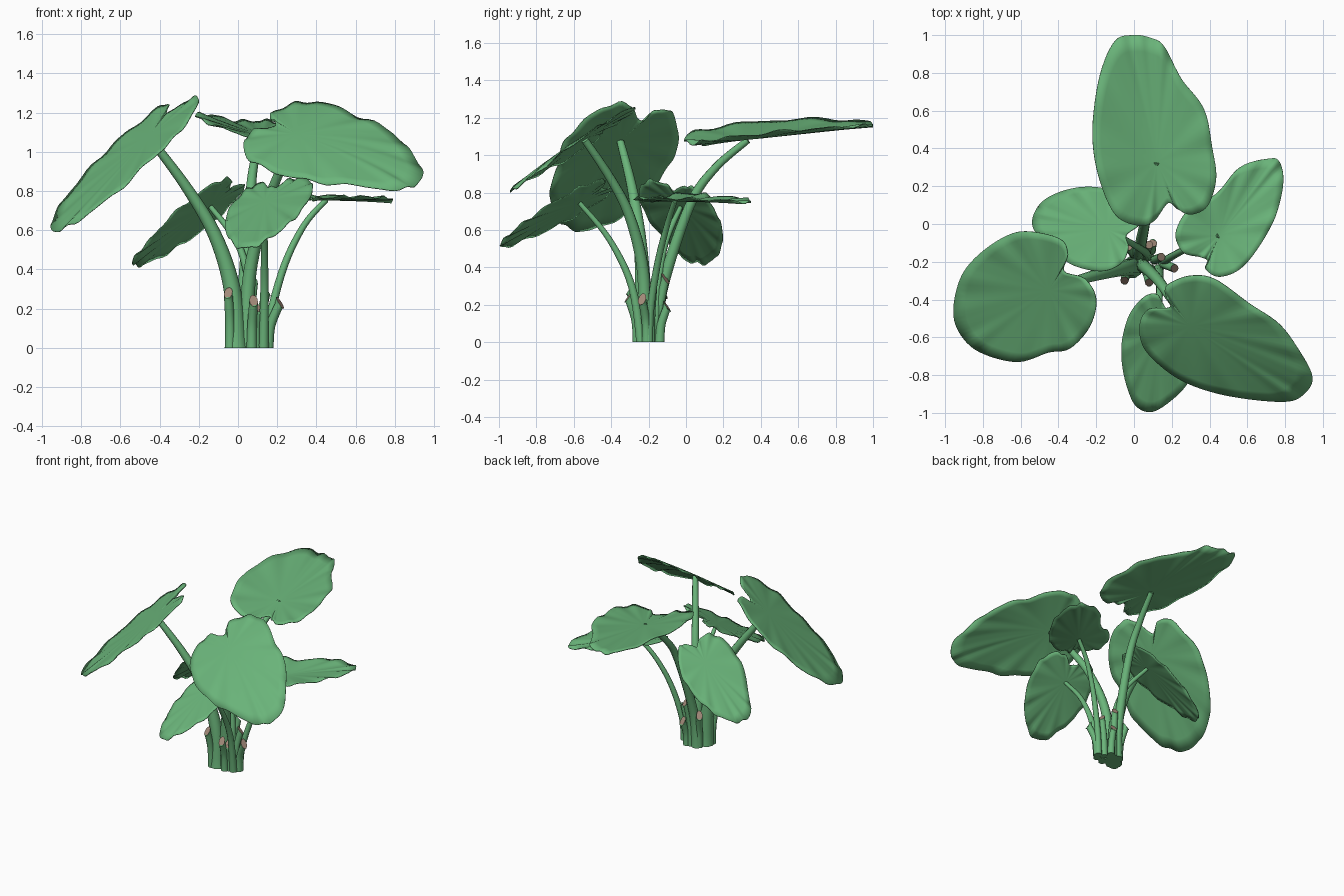
import bpy, bmesh, math
from mathutils import Vector

if "Cube" in bpy.data.objects:
    bpy.data.objects.remove(bpy.data.objects["Cube"])


def material(name, rgb):
    m = bpy.data.materials.new(name)
    m.diffuse_color = (*rgb, 1)
    m.use_nodes = True
    m.node_tree.nodes["Principled BSDF"].inputs["Base Color"].default_value = m.diffuse_color
    return m


GREEN = material("leaf green", (0.145, 0.46, 0.195))
BROWN = material("cut stem brown", (0.36, 0.25, 0.19))


def spline(pts, steps, closed):
    """Catmull-Rom interpolation through a few control points."""
    P = [Vector(p) for p in pts]
    n = len(P)
    get = (lambda i: P[i % n]) if closed else (lambda i: P[max(0, min(n - 1, i))])
    out = []
    for i in range(n if closed else n - 1):
        a, b, c, d = get(i - 1), get(i), get(i + 1), get(i + 2)
        for s in range(steps):
            t = s / steps
            out.append(0.5 * (2 * b + (c - a) * t + (2 * a - 5 * b + 4 * c - d) * t * t
                              + (3 * b - a - 3 * c + d) * t ** 3))
    if not closed:
        out.append(P[-1])
    return out


def finish(name, bm, angle):
    bmesh.ops.recalc_face_normals(bm, faces=bm.faces)
    me = bpy.data.meshes.new(name)
    bm.to_mesh(me)
    bm.free()
    me.materials.append(GREEN)
    me.materials.append(BROWN)
    ob = bpy.data.objects.new(name, me)
    bpy.context.collection.objects.link(ob)
    bpy.ops.object.select_all(action='DESELECT')
    ob.select_set(True)
    bpy.context.view_layer.objects.active = ob
    bpy.ops.object.shade_smooth_by_angle(angle=math.radians(angle))
    return ob


def leaf(name, hub, tip, ref, slope, outline, fold=0.0, droop=0.0, phase=0.0):
    """Rippled heart blade: plan outline lifted on to a tilted, folded surface."""
    hub = Vector(hub)
    axis = (Vector(tip) - hub).normalized()
    side = Vector((-axis.y, axis.x))
    rim = spline([(x, y, 0) for x, y in outline], 6, True)

    def height(p, t, k):
        d = p - Vector(ref[:2])
        lat = (p - hub).dot(side)
        wave = math.sin(k / len(rim) * math.tau * 13 + phase) + 0.5 * math.sin(k / len(rim) * math.tau * 21)
        return (ref[2] + slope[0] * d.x + slope[1] * d.y - droop * d.length_squared
                + fold * (math.sqrt(lat * lat + 0.0016) - 0.04) + 0.007 * t ** 3 * wave)

    bm = bmesh.new()
    mid = bm.verts.new((*hub, height(hub, 0, 0)))
    rings = []
    for t in (0.15, 0.35, 0.55, 0.72, 0.87, 1.0):
        ring = []
        for k, r in enumerate(rim):
            p = hub.lerp(r.to_2d(), t)
            ring.append(bm.verts.new((p.x, p.y, height(p, t, k))))
        rings.append(ring)
    n = len(rim)
    for k in range(n):
        j = (k + 1) % n
        bm.faces.new((mid, rings[0][k], rings[0][j]))
        for a, b in zip(rings, rings[1:]):
            bm.faces.new((a[k], b[k], b[j], a[j]))
    ob = finish(name, bm, 60)
    sol = ob.modifiers.new("thickness", 'SOLIDIFY')
    sol.thickness = 0.005
    sol.offset = 0
    return ob


def stem(name, pts, r0, r1, cut=False, sides=10):
    """Tapered tube along a path; cut stubs get a brown slanted end."""
    path = spline(pts, 6, False)
    bm = bmesh.new()
    rings = []
    for i, p in enumerate(path):
        d = (path[min(i + 1, len(path) - 1)] - path[max(i - 1, 0)]).normalized()
        if i == 0:
            d = Vector((0, 0, 1))
        u = d.cross(Vector((0, 1, 0.01))).normalized()
        v = d.cross(u)
        r = r0 + (r1 - r0) * (i / (len(path) - 1)) ** 0.7
        ring = []
        for k in range(sides):
            a = k * math.tau / sides
            q = p + (u * math.cos(a) + v * math.sin(a)) * r
            if cut and i == len(path) - 1:
                q.z -= 1.1 * (q - p).to_2d().dot((p - path[0]).to_2d().normalized())
            ring.append(bm.verts.new(q))
        rings.append(ring)
    for a, b in zip(rings, rings[1:]):
        for k in range(sides):
            j = (k + 1) % sides
            bm.faces.new((a[k], a[j], b[j], b[k]))
    bm.faces.new(rings[0])
    cap = bm.faces.new(rings[-1])
    cap.material_index = 1 if cut else 0
    return finish(name, bm, 40)


# Leaf blades
leaf("back_leaf", (.12, .33), (0, 1), (.12, .33, 1.085), (-.1, .09),
     [(0, 1), (.09, .985), (.16, .94), (.25, .77), (.37, .61), (.415, .4), (.435, .24), (.39, .095),
      (.3, .05), (.23, .08), (.18, .11), (.11, .02), (.03, -.01), (-.1, .05), (-.19, .26),
      (-.22, .5), (-.18, .79), (-.1, .97)], fold=.2)
leaf("back_left_leaf", (-.14, -.03), (-.53, .02), (-.15, -.02, .72), (.7, -.45),
     [(-.53, .05), (-.47, .13), (-.34, .185), (-.2, .195), (-.07, .16), (.02, .07), (.03, 0),
      (-.04, -.06), (-.03, -.13), (-.07, -.21), (-.18, -.25), (-.34, -.21), (-.45, -.11),
      (-.53, -.03)], phase=1)
leaf("left_leaf", (-.45, -.35), (-.95, -.5), (-.44, -.36, 1.085), (.84, .38),
     [(-.955, -.48), (-.92, -.29), (-.82, -.16), (-.67, -.06), (-.55, -.04), (-.39, -.08),
      (-.35, -.16), (-.37, -.25), (-.26, -.29), (-.2, -.4), (-.235, -.545), (-.34, -.66),
      (-.45, -.68), (-.61, -.73), (-.79, -.69), (-.9, -.61)], phase=2)
leaf("front_right_leaf", (.3, -.54), (.94, -.84), (.42, -.6, 1.06), (.08, .68),
     [(.18, -.32), (.29, -.275), (.425, -.29), (.61, -.42), (.77, -.53), (.875, -.67), (.945, -.81),
      (.9, -.9), (.8, -.94), (.56, -.92), (.35, -.87), (.19, -.79), (.055, -.66), (.03, -.53),
      (.08, -.45), (.19, -.44), (.165, -.37)], droop=.2, phase=3)
leaf("right_leaf", (.45, -.06), (.75, .34), (.45, -.06, .755), (-.05, .02),
     [(.705, .345), (.77, .33), (.79, .21), (.745, .03), (.655, -.13), (.56, -.24), (.45, -.28),
      (.38, -.24), (.39, -.195), (.35, -.175), (.26, -.15), (.22, -.05), (.29, .08),
      (.435, .16), (.56, .3)], fold=.16, phase=4)
leaf("front_leaf", (.14, -.57), (.09, -.99), (.13, -.68, .69), (.32, .5),
     [(.09, -.995), (0, -.95), (-.055, -.79), (-.065, -.635), (-.025, -.48), (.055, -.385),
      (.125, -.375), (.18, -.46), (.25, -.43), (.33, -.45), (.38, -.55), (.36, -.7),
      (.28, -.85), (.19, -.94)], phase=5)

# Long leaf stems
stem("back_stem", [(.02, -.16, 0), (.03, -.13, .28), (.06, .02, .73), (.08, .155, .93), (.12, .33, 1.08)], .042, .018)
stem("back_left_stem", [(.07, -.17, 0), (.06, -.15, .3), (0, -.11, .53), (-.14, -.03, .72)], .03, .013)
stem("left_stem", [(-.01, -.23, 0), (-.03, -.23, .3), (-.12, -.25, .58), (-.27, -.29, .83), (-.45, -.35, 1.07)], .058, .02)
stem("front_right_stem", [(.04, -.22, 0), (.06, -.23, .38), (.13, -.3, .67), (.2, -.4, .87), (.3, -.54, 1.08)], .042, .02)
stem("right_stem", [(.155, -.2, 0), (.17, -.19, .18), (.24, -.15, .43), (.34, -.1, .63), (.45, -.06, .755)], .026, .014)
stem("front_stem", [(.13, -.24, 0), (.135, -.29, .3), (.135, -.41, .55), (.14, -.57, .745)], .028, .013)

# Cut stubs round the base
stubs = [((-.04, -.26), (-.05, -.3), .28), ((.07, -.26), (.08, -.31), .24),
         ((.0, -.16), (-.03, -.12), .26), ((.06, -.15), (.08, -.11), .34),
         ((.11, -.19), (.145, -.175), .29), ((.155, -.21), (.215, -.235), .23),
         ((.09, -.24), (.1, -.26), .2), ((.09, -.14), (.1, -.1), .19)]
for i, (b, t, h) in enumerate(stubs):
    m = (b[0] * .8 + t[0] * .2, b[1] * .8 + t[1] * .2, h * .5)
    stem(f"cut_stub_{i + 1}", [(*b, 0), m, (*t, h)], .027, .022, cut=True)
